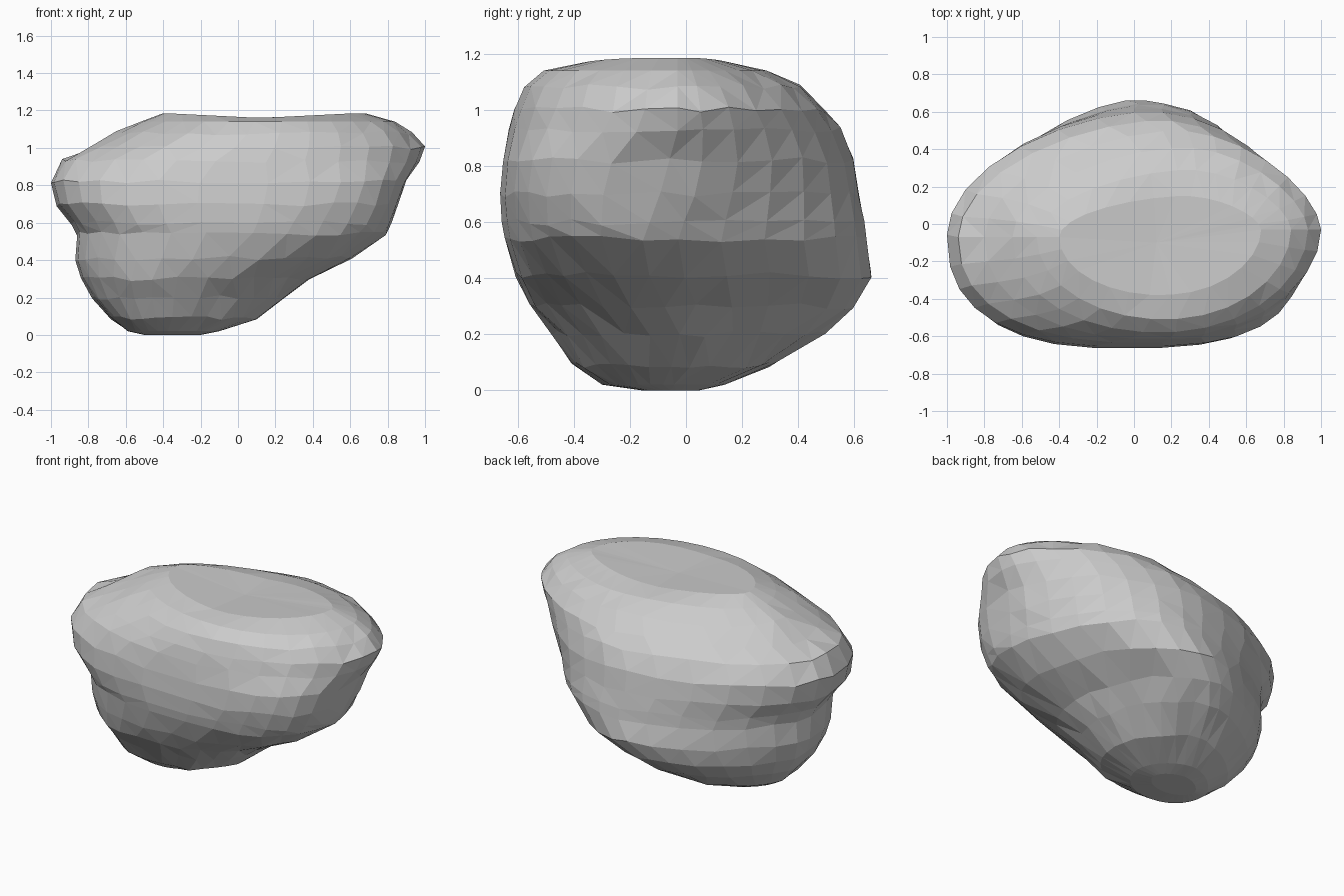
import bpy, bmesh, math, random

if "Cube" in bpy.data.objects:
    bpy.data.objects.remove(bpy.data.objects["Cube"])

random.seed(4)
SEG = 30

# Stacked outlines: z, left x, right x, front y, back y, left-front, right-front roundness
LEVELS = [
    (0.00, -0.50, -0.20, -0.16, 0.05, 2.0, 2.0),
    (0.02, -0.59, -0.10, -0.30, 0.14, 2.2, 2.0),
    (0.09, -0.69, 0.10, -0.41, 0.32, 2.3, 2.1),
    (0.20, -0.78, 0.25, -0.48, 0.50, 2.4, 2.1),
    (0.30, -0.84, 0.38, -0.56, 0.60, 2.4, 2.1),
    (0.41, -0.87, 0.61, -0.61, 0.665, 2.4, 2.1),
    (0.54, -0.86, 0.79, -0.65, 0.648, 2.5, 2.3),
    (0.60, -0.89, 0.82, -0.66, 0.64, 2.6, 2.5),
    (0.70, -0.97, 0.86, -0.665, 0.62, 2.6, 2.9),
    (0.82, -1.00, 0.90, -0.655, 0.60, 2.5, 3.0),
    (0.93, -0.94, 0.97, -0.635, 0.555, 2.3, 2.3),
    (1.00, -0.80, 1.00, -0.615, 0.50, 2.2, 2.0),
    (1.08, -0.65, 0.93, -0.58, 0.41, 2.1, 2.0),
    (1.14, -0.52, 0.84, -0.51, 0.29, 2.0, 2.0),
    (1.165, -0.40, 0.68, -0.38, 0.15, 2.0, 2.0),
]


def outline(z, xl, xr, yf, yb, front_left, front_right):
    """Lopsided rounded outline with a different roundness per quarter."""
    upper = min(1, z / 0.35)
    cx, cy = (xl + xr) / 2, (yf + yb) / 2 - 0.03 * upper
    if z > 0.6:
        cy = max(cy, -0.07)
    tip = -0.16 * max(0, 1 - abs(z - 0.47) / 0.3) + (0.04 if z > 0.9 else 0)
    back_left = 1.6 if z < 0.5 else 1.8
    back_right = 1.65 if z > 0.9 else 1.8
    pts = []
    for i in range(SEG):
        a = 2 * math.pi * i / SEG
        c, s = math.cos(a), math.sin(a)
        if s >= 0:
            n = back_right if c >= 0 else back_left
        else:
            n = front_right if c >= 0 else front_left
        rx = xr - cx if c >= 0 else cx - xl
        ry = yb - cy if s >= 0 else cy - yf
        x = cx + rx * math.copysign(abs(c) ** (2 / n), c)
        y = cy + ry * math.copysign(abs(s) ** (2 / n), s)
        if s > 0:                       # back bulge leans to the right
            x += 0.13 * upper * s ** 3
        if c > 0:                       # right tip slides along y
            y += tip * c ** 3
        dz = random.uniform(-0.012, 0.012) if 0.05 < z < 1.12 else 0
        pts.append((x, y, z + dz))
    return pts


# Boulder body: loft the outlines into one faceted shell
bm = bmesh.new()
rings = [[bm.verts.new(p) for p in outline(*lv)] for lv in LEVELS]
for lower, upper in zip(rings, rings[1:]):
    for i in range(SEG):
        j = (i + 1) % SEG
        bm.faces.new((lower[i], lower[j], upper[j], upper[i]))

# Caps: flat base and a slightly dished crown
bm.faces.new(rings[0][::-1])
crown = bm.verts.new((0.12, -0.1, 1.155))
for i in range(SEG):
    bm.faces.new((rings[-1][i], rings[-1][(i + 1) % SEG], crown))

# Raised right and left humps on the crown rim
for v in rings[-1]:
    v.co.z += 0.025 * min(1, abs(v.co.x - 0.12) / 0.5) - 0.005

bmesh.ops.triangulate(bm, faces=[f for f in bm.faces if len(f.verts) == 4])
bmesh.ops.recalc_face_normals(bm, faces=bm.faces)
mesh = bpy.data.meshes.new("boulder")
bm.to_mesh(mesh)
bm.free()
bpy.context.collection.objects.link(bpy.data.objects.new("boulder", mesh))
